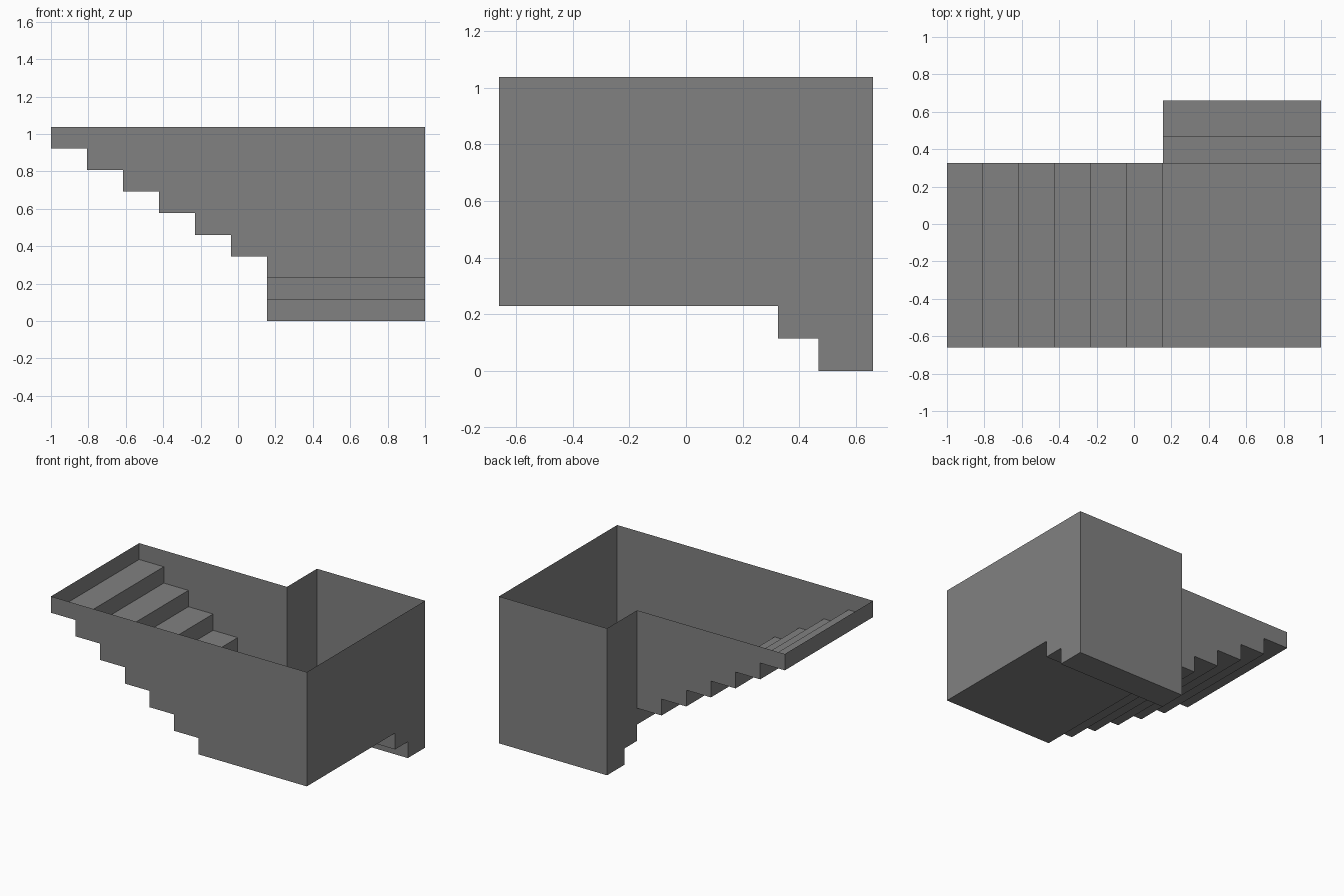
import bpy

if "Cube" in bpy.data.objects:
    bpy.data.objects.remove(bpy.data.objects["Cube"])

N, RISE = 6, 0.1153
X0, XC, X1 = -1.0, 0.155, 1.0          # top end, inner corner, far wall
Y0, YC, YM, Y1 = -0.66, 0.325, 0.467, 0.66
TOP = 9 * RISE
RUN = (XC - X0) / N

dark = bpy.data.materials.new("dark_grey")
dark.diffuse_color = (0.22, 0.22, 0.22, 1)
dark.use_nodes = True
dark.node_tree.nodes["Principled BSDF"].inputs["Base Color"].default_value = dark.diffuse_color


def make(name, polys):
    """One mesh object from a list of polygons."""
    verts, faces = [], []
    for p in polys:
        faces.append(range(len(verts), len(verts) + len(p)))
        verts += p
    me = bpy.data.meshes.new(name)
    me.from_pydata(verts, [], [list(f) for f in faces])
    me.materials.append(dark)
    ob = bpy.data.objects.new(name, me)
    bpy.context.collection.objects.link(ob)
    return ob


def sweep(profile, place, a, b):
    """Quads joining a stepped profile between two parallel planes."""
    return [[place(p, a), place(p, b), place(q, b), place(q, a)]
            for p, q in zip(profile, profile[1:])]


def on_y(p, y):
    return (p[0], y, p[1])


def on_x(p, x):
    return (x, p[0], p[1])


# stepped profiles of the two flights
upper = [(X0, TOP)]
for i in range(N):
    z = TOP - RISE * (i + 1)
    upper += [(X0 + RUN * i, z), (X0 + RUN * (i + 1), z)]
upper.append((XC, 2 * RISE))
lower = [(YC, 2 * RISE), (YC, RISE), (YM, RISE), (YM, 0), (Y1, 0)]

# treads and risers
make("upper_flight", sweep(upper, on_y, Y0, YC))
make("landing", [[(XC, Y0, 2 * RISE), (X1, Y0, 2 * RISE),
                  (X1, YC, 2 * RISE), (XC, YC, 2 * RISE)]])
make("lower_flight", sweep(lower, on_x, XC, X1))

# thin walls around the stairwell
make("front_wall", [[on_y(p, Y0) for p in upper + [(X1, 2 * RISE), (X1, TOP)]]])
make("inner_side_wall", [[on_y(p, YC) for p in upper + [(XC, TOP)]]])
make("inner_end_wall", [[on_x(p, XC) for p in lower + [(Y1, TOP), (YC, TOP)]]])
make("right_wall", [[on_x(p, X1) for p in [(Y0, 2 * RISE)] + lower + [(Y1, TOP), (Y0, TOP)]]])
make("back_wall", [[(XC, Y1, 0), (X1, Y1, 0), (X1, Y1, TOP), (XC, Y1, TOP)]])
